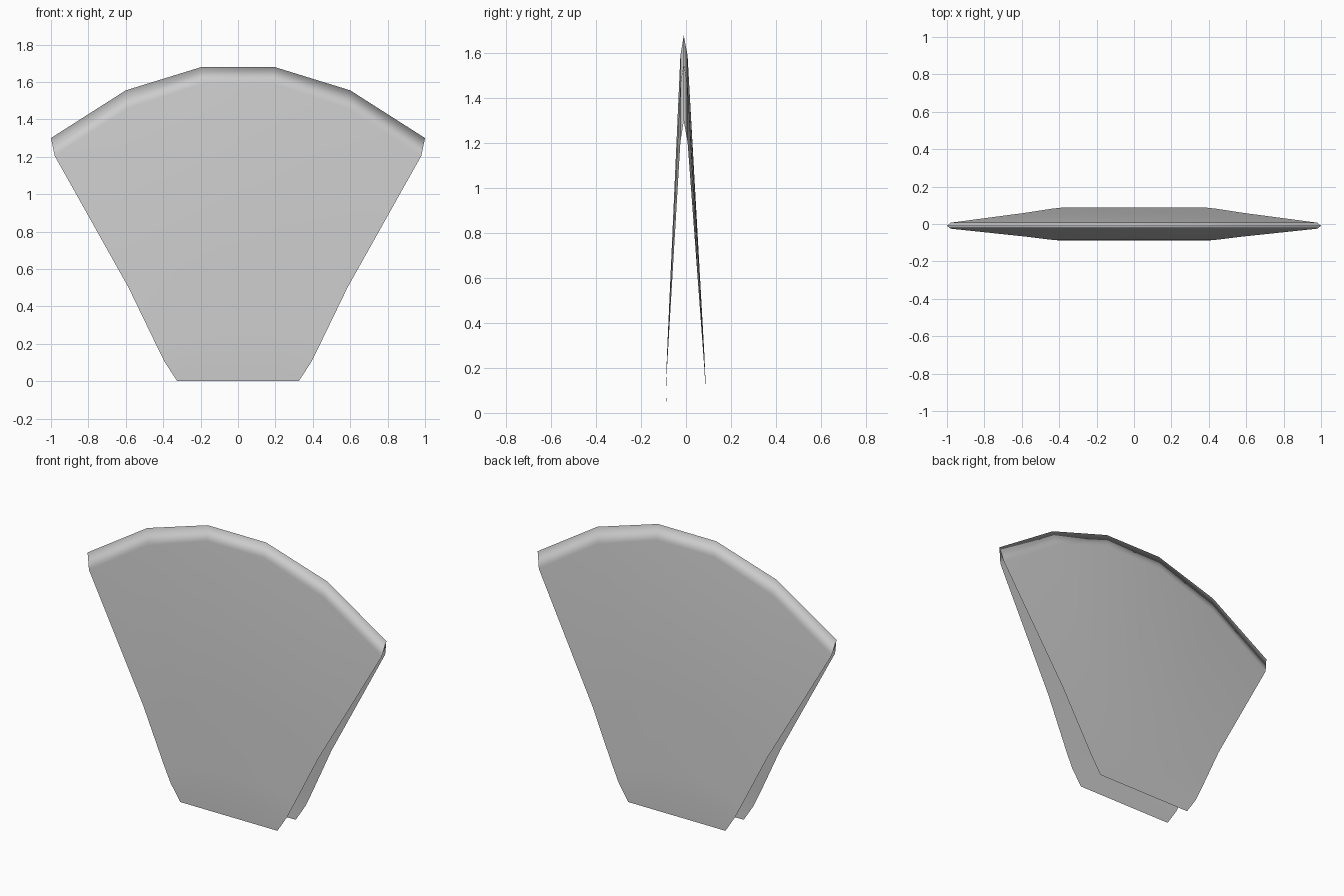
import bpy, bmesh

if "Cube" in bpy.data.objects:
    bpy.data.objects.remove(bpy.data.objects["Cube"])

# Arc across the fan at the ridge and just below it: (x, z)
ridge = [(-1, 1.30), (-.60, 1.555), (-.195, 1.68), (.195, 1.68), (.60, 1.555), (1, 1.30)]
shoulder = [(-.98, 1.205), (-.585, 1.46), (-.19, 1.59), (.19, 1.59), (.585, 1.46), (.98, 1.205)]

# Rows from the open bottom up to the shoulder: (half width, edge height, half depth)
rows = [(.325, 0, .087), (.39, .10, .088), (.44, .20, .083), (.585, .50, .063)]


def row_points(half_width, height, depth, side):
    centre = -.009 * height / 1.205
    t = height / 1.205
    return [(half_width * (-1 + .4 * i), t * shoulder[i][1], side * depth + centre)
            for i in range(6)]


def make_sheet(bm, side, top):
    # One side of the folded sheet, joined to the shared ridge
    grid = []
    for w, h, d in rows:
        grid.append([bm.verts.new((x, y, z)) for x, z, y in row_points(w, h, d, side)])
    grid.append([bm.verts.new((x, side * .016 - .009, z)) for x, z in shoulder])
    grid.append(top)
    for a, b in zip(grid, grid[1:]):
        for i in range(5):
            face = [a[i], a[i + 1], b[i + 1], b[i]]
            bm.faces.new(face if side < 0 else face[::-1])


# Folded fan: front and back sheets, open at the sides and bottom
bm = bmesh.new()
top = [bm.verts.new((x, -.01, z)) for x, z in ridge]
for side in (-1, 1):
    make_sheet(bm, side, top)
mesh = bpy.data.meshes.new("folded_fan_panel")
bm.to_mesh(mesh)
bm.free()
for p in mesh.polygons:
    p.use_smooth = True
obj = bpy.data.objects.new("folded_fan_panel", mesh)
bpy.context.collection.objects.link(obj)
